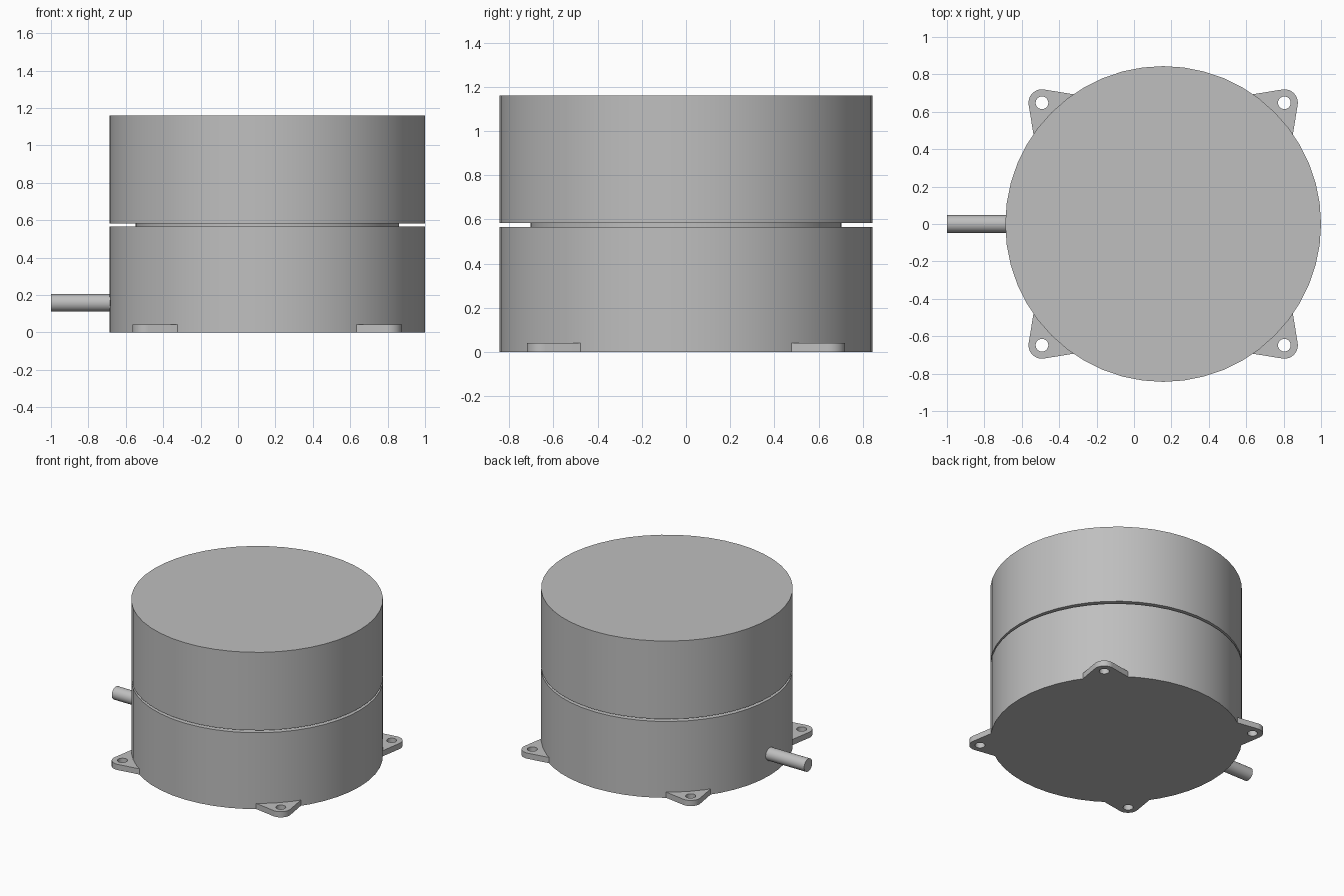
import bpy
import math
from mathutils import Matrix

cube = bpy.data.objects.get("Cube")
if cube:
    bpy.data.objects.remove(cube, do_unlink=True)

CX = 0.156       # axis of the round housing
RADIUS = 0.844

grey = bpy.data.materials.new("housing grey")
grey.use_nodes = True
GREY = (0.52, 0.52, 0.52, 1)
grey.diffuse_color = GREY
next(n for n in grey.node_tree.nodes
     if n.type == 'BSDF_PRINCIPLED').inputs["Base Color"].default_value = GREY


def finish(obj, name):
    obj.name = name
    obj.data.materials.clear()
    obj.data.materials.append(grey)
    bpy.ops.object.select_all(action='DESELECT')
    obj.select_set(True)
    bpy.context.view_layer.objects.active = obj
    bpy.ops.object.shade_smooth_by_angle(angle=math.radians(30))
    return obj


def disc(name, radius, z0, z1):
    bpy.ops.mesh.primitive_cylinder_add(
        vertices=48, radius=radius, depth=z1 - z0,
        location=(CX, 0, (z0 + z1) / 2))
    return finish(bpy.context.object, name)


def add_loop(curve, points):
    spline = curve.splines.new('POLY')
    spline.points.add(len(points) - 1)
    for p, (x, y) in zip(spline.points, points):
        p.co = (x, y, 0, 1)
    spline.use_cyclic_u = True


def arc(centre, radius, start, end, steps):
    angles = [math.radians(start + (end - start) * i / steps)
              for i in range(steps + 1)]
    return [(centre + radius * math.cos(a), centre + radius * math.sin(a))
            for a in angles]


def mounting_lug(name, turn):
    # Rounded ear with flared sides and a bolt hole
    curve = bpy.data.curves.new(name, 'CURVE')
    curve.dimensions = '2D'
    curve.fill_mode = 'BOTH'
    curve.extrude = 0.021
    add_loop(curve, [(0.692, 0.47)] + arc(0.648, 0.072, -11, 101, 14)
             + [(0.47, 0.692)])
    add_loop(curve, arc(0.648, 0.034, 0, 360, 24)[:-1])
    obj = bpy.data.objects.new(name, curve)
    bpy.context.collection.objects.link(obj)
    bpy.ops.object.select_all(action='DESELECT')
    obj.select_set(True)
    bpy.context.view_layer.objects.active = obj
    bpy.ops.object.convert(target='MESH')
    obj = bpy.context.object
    # Weld the caps to the walls so normals are consistent
    bpy.ops.object.mode_set(mode='EDIT')
    bpy.ops.mesh.select_all(action='SELECT')
    bpy.ops.mesh.remove_doubles(threshold=0.0005)
    bpy.ops.mesh.normals_make_consistent(inside=False)
    bpy.ops.object.mode_set(mode='OBJECT')
    obj.data.transform(Matrix.Rotation(turn, 4, 'Z'))
    obj.location = (CX, 0, 0.021)
    finish(obj, name)


# Stacked housing with a narrow recessed neck
disc("lower_housing", RADIUS, 0, 0.565)
disc("neck", 0.704, 0.56, 0.588)
disc("upper_housing", RADIUS, 0.583, 1.16)

# Four mounting lugs around the base
for i, corner in enumerate(("back_left", "back_right",
                            "front_right", "front_left")):
    mounting_lug(corner + "_lug", i * math.pi / 2)

# Cable stub leaving the right side
bpy.ops.mesh.primitive_cylinder_add(
    vertices=32, radius=0.047, depth=0.36, location=(-0.82, 0, 0.158),
    rotation=(0, math.pi / 2, 0))
finish(bpy.context.object, "cable_stub")
